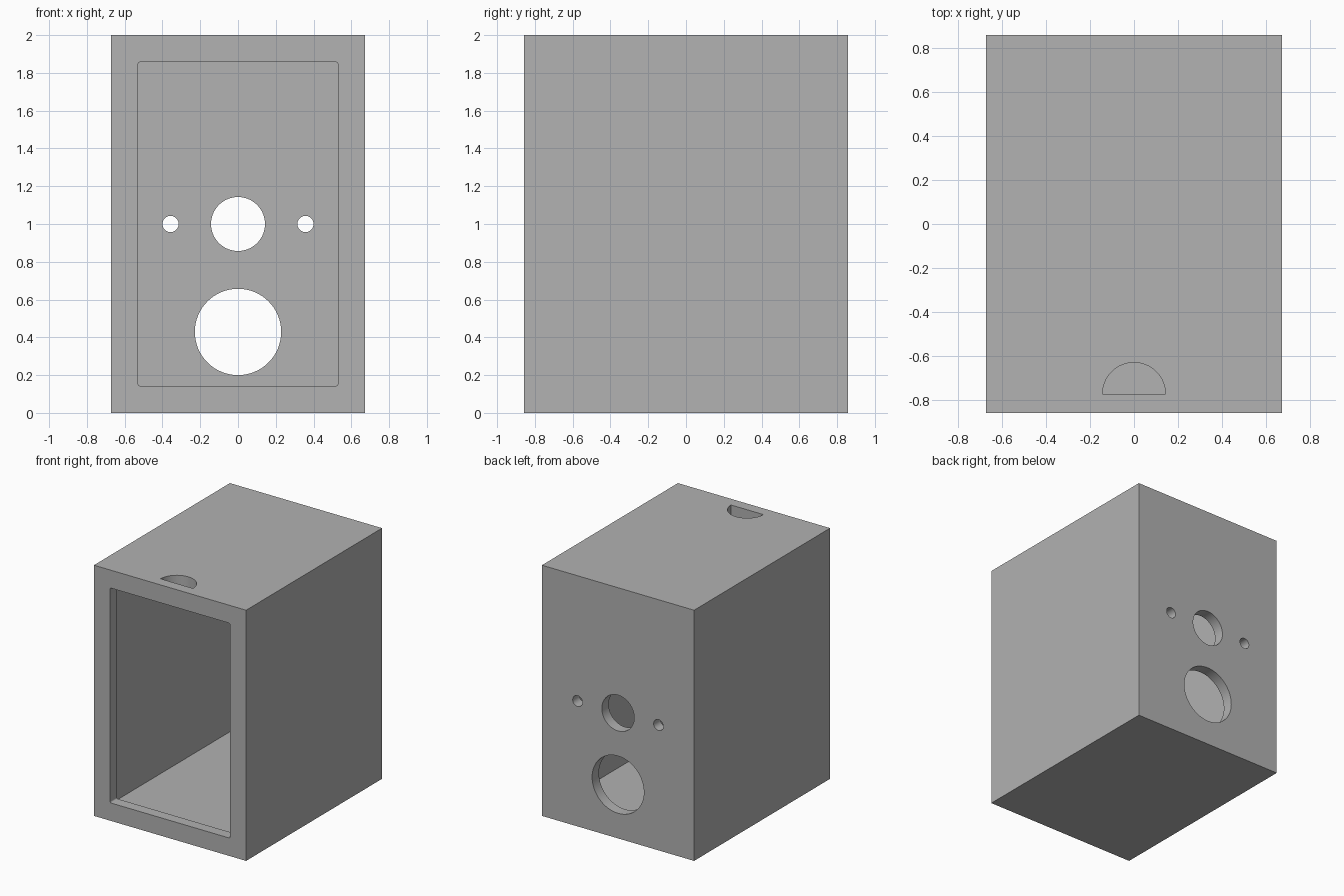
import bpy, bmesh, math
from mathutils import Matrix, Vector

if "Cube" in bpy.data.objects:
    bpy.data.objects.remove(bpy.data.objects["Cube"])

MM = 2 / 70                       # design unit
W, D, H = 47 * MM, 60 * MM, 70 * MM
WALL, RIM = 3 * MM, 5 * MM        # wall thickness, width of the front rim
FRONT, BACK = -D / 2, D / 2

grey = bpy.data.materials.new("plain grey")
grey.use_nodes = True
colour = (0.445, 0.445, 0.445, 1)
grey.diffuse_color = colour
grey.node_tree.nodes["Principled BSDF"].inputs["Base Color"].default_value = colour


def to_object(bm, name):
    bmesh.ops.recalc_face_normals(bm, faces=bm.faces)
    mesh = bpy.data.meshes.new(name)
    bm.to_mesh(mesh)
    bm.free()
    mesh.materials.append(grey)
    obj = bpy.data.objects.new(name, mesh)
    bpy.context.collection.objects.link(obj)
    return obj


def box(name, low, high, corner=0):
    """Box between two corners, optionally with its y-running edges rounded."""
    low, high = Vector(low), Vector(high)
    bm = bmesh.new()
    bmesh.ops.create_cube(bm, size=1, matrix=Matrix.Translation((low + high) / 2)
                          @ Matrix.Diagonal((*(high - low), 1)))
    if corner:
        edges = [e for e in bm.edges if abs(e.verts[0].co.y - e.verts[1].co.y) > 1e-4]
        bmesh.ops.bevel(bm, geom=edges, offset=corner, segments=4,
                        profile=0.5, affect='EDGES')
    return to_object(bm, name)


def cylinder(name, radius, depth, centre, axis, keep_behind=None):
    """Round cutter along y or z; keep_behind trims it at a y plane."""
    bm = bmesh.new()
    turn = Matrix.Rotation(math.pi / 2, 4, 'X') if axis == 'y' else Matrix()
    bmesh.ops.create_cone(bm, cap_ends=True, segments=64, radius1=radius,
                          radius2=radius, depth=depth,
                          matrix=Matrix.Translation(centre) @ turn)
    if keep_behind is not None:
        cut = bmesh.ops.bisect_plane(bm, geom=bm.verts[:] + bm.edges[:] + bm.faces[:],
                                     plane_co=(0, keep_behind, 0),
                                     plane_no=(0, -1, 0), clear_outer=True)
        rim = [e for e in cut["geom_cut"] if isinstance(e, bmesh.types.BMEdge)]
        bmesh.ops.holes_fill(bm, edges=rim, sides=0)
    return to_object(bm, name)


# Outer block
housing = box("housing", (-W / 2, FRONT, 0), (W / 2, BACK, H))

# Inner chamber and narrower front opening
cutters = [
    box("chamber_cutter", (-W / 2 + WALL, FRONT + WALL, WALL),
        (W / 2 - WALL, BACK - WALL, H - WALL)),
    box("opening_cutter", (-W / 2 + RIM, FRONT - WALL, RIM),
        (W / 2 - RIM, FRONT + 2 * WALL, H - RIM), corner=0.01),
]

# Round holes in the back wall: x, z, radius
for x, z, r in [(0, 15, 8), (0, 35, 5), (-12.5, 35, 1.5), (12.5, 35, 1.5)]:
    cutters.append(cylinder("back_hole_cutter", r * MM, 4 * WALL,
                            (x * MM, BACK, z * MM), 'y'))

# Half-round hole in the top, flat against the front rim
cutters.append(cylinder("top_hole_cutter", 5 * MM, 4 * WALL,
                        (0, FRONT + WALL, H), 'z', FRONT + WALL + 0.0005))

# Cut everything out of the block
bpy.ops.object.select_all(action='DESELECT')
bpy.context.view_layer.objects.active = housing
housing.select_set(True)
for cutter in cutters:
    cutter.hide_render = True
    mod = housing.modifiers.new("cut", 'BOOLEAN')
    mod.operation, mod.solver, mod.object = 'DIFFERENCE', 'EXACT', cutter
    bpy.ops.object.modifier_apply(modifier=mod.name)
    bpy.data.objects.remove(cutter)

bpy.ops.object.shade_smooth_by_angle(angle=math.radians(30))
